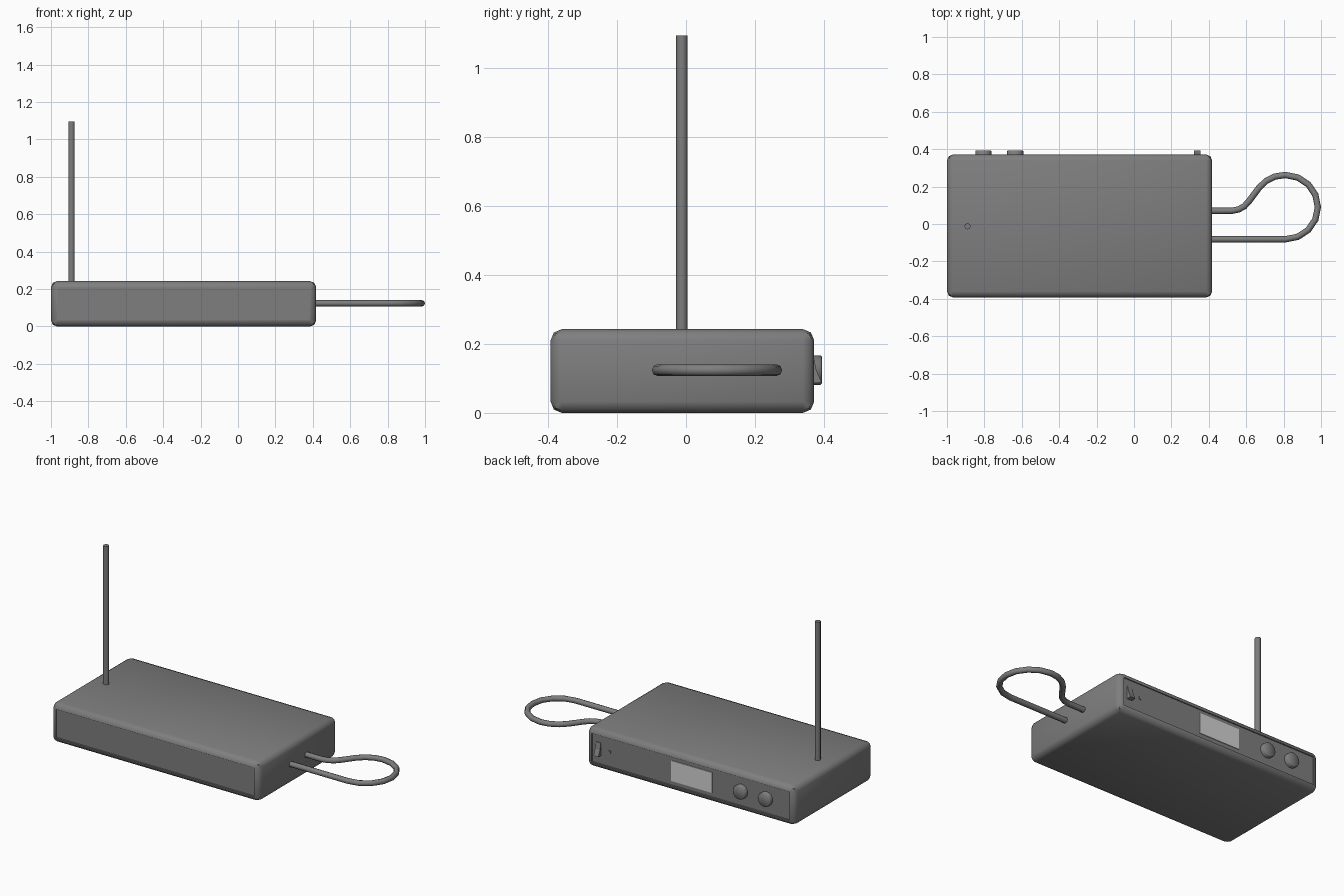
import bpy, bmesh, math
from mathutils import Vector

if "Cube" in bpy.data.objects:
    bpy.data.objects.remove(bpy.data.objects["Cube"])


def material(name, v):
    m = bpy.data.materials.new(name)
    m.diffuse_color = (v, v, v, 1)
    m.use_nodes = True
    m.node_tree.nodes["Principled BSDF"].inputs["Base Color"].default_value = m.diffuse_color
    return m


GREY = material("dark grey", 0.21)
LIGHT = material("light grey", 0.65)


def add(name, bm, mat, smooth=True):
    me = bpy.data.meshes.new(name)
    bmesh.ops.recalc_face_normals(bm, faces=bm.faces)
    bm.to_mesh(me)
    bm.free()
    me.materials.append(mat)
    ob = bpy.data.objects.new(name, me)
    bpy.context.collection.objects.link(ob)
    if smooth:
        bpy.ops.object.select_all(action='DESELECT')
        ob.select_set(True)
        bpy.context.view_layer.objects.active = ob
        bpy.ops.object.shade_smooth_by_angle(angle=math.radians(46))
    return ob


def box_bm(lo, hi):
    bm = bmesh.new()
    bmesh.ops.create_cube(bm, size=1)
    for v in bm.verts:
        v.co = Vector([(a + b) / 2 + c * (b - a) for a, b, c in zip(lo, hi, v.co)])
    return bm


def cylinder(name, start, end, radius, sides, mat, bevel=0):
    start, end = Vector(start), Vector(end)
    d = end - start
    bm = bmesh.new()
    bmesh.ops.create_cone(bm, cap_ends=True, segments=sides, radius1=radius,
                          radius2=radius, depth=d.length)
    if bevel:
        rim = [e for e in bm.edges if all(v.co.z > 0 for v in e.verts)]
        bmesh.ops.bevel(bm, geom=rim, offset=bevel, segments=1, affect='EDGES')
    rot = d.to_track_quat('Z', 'Y')
    for v in bm.verts:
        v.co = rot @ v.co + (start + end) / 2
    return add(name, bm, mat)


# Case: rounded box with shallow recessed panels at front and back
bm = box_bm((-1, -0.393, 0), (0.418, 0.372, 0.243))
bmesh.ops.bevel(bm, geom=bm.edges[:], offset=0.033, segments=2, profile=0.5, affect='EDGES')
bm.normal_update()
panels = [f for f in bm.faces if abs(f.normal.y) > 0.99]
bmesh.ops.inset_individual(bm, faces=panels, thickness=0.002, depth=0)
bmesh.ops.inset_individual(bm, faces=panels, thickness=0.001, depth=-0.006)
add("case", bm, GREY)

# Antenna
cylinder("antenna", (-0.89, -0.012, 0.22), (-0.89, -0.012, 1.095), 0.017, 8, GREY)

# Two control knobs and the indicator lamp on the back panel
for i, x in enumerate((-0.805, -0.635)):
    cylinder("knob_%d" % (i + 1), (x, 0.355, 0.124), (x, 0.394, 0.124), 0.043, 16, GREY, 0.004)
cylinder("indicator_lamp", (0.263, 0.36, 0.124), (0.263, 0.371, 0.124), 0.01, 10, GREY)

# Display plate
add("display", box_bm((-0.437, 0.362, 0.06), (-0.158, 0.37, 0.186)), LIGHT, False)

# Rocker switch, pressed in at the top
bm = bmesh.new()
profile = [(0.36, 0.165), (0.37, 0.165), (0.378, 0.125), (0.394, 0.088), (0.36, 0.085)]
face = bm.faces.new([bm.verts.new((0.322, y, z)) for y, z in profile])
ext = bmesh.ops.extrude_face_region(bm, geom=[face])
for v in ext["geom"]:
    if isinstance(v, bmesh.types.BMVert):
        v.co.x = 0.356
add("rocker_switch", bm, GREY, False)

# Cable loop on the right side
path = [(0.39, 0.07), (0.52, 0.07), (0.56, 0.078), (0.59, 0.095), (0.615, 0.122)]
for a in (144, 126, 108, 90, 67.5, 45, 22.5, 0, -22.5, -45, -67.5, -90):
    t = math.radians(a)
    path.append((0.808 + 0.175 * math.cos(t), 0.09 + 0.172 * math.sin(t)))
path.append((0.39, -0.082))
bm = bmesh.new()
rings = []
for i, p in enumerate(path):
    a, b = Vector(path[max(i - 1, 0)]), Vector(path[min(i + 1, len(path) - 1)])
    t = (b - a).normalized()
    ring = []
    for k in range(8):
        w = math.tau * k / 8
        r = 0.017 * math.cos(w)
        ring.append(bm.verts.new((p[0] - t.y * r, p[1] + t.x * r, 0.124 + 0.017 * math.sin(w))))
    rings.append(ring)
for r0, r1 in zip(rings, rings[1:]):
    for k in range(8):
        bm.faces.new((r0[k], r0[(k + 1) % 8], r1[(k + 1) % 8], r1[k]))
for ring in (rings[0], rings[-1]):
    bm.faces.new(ring)
add("cable_loop", bm, GREY)
